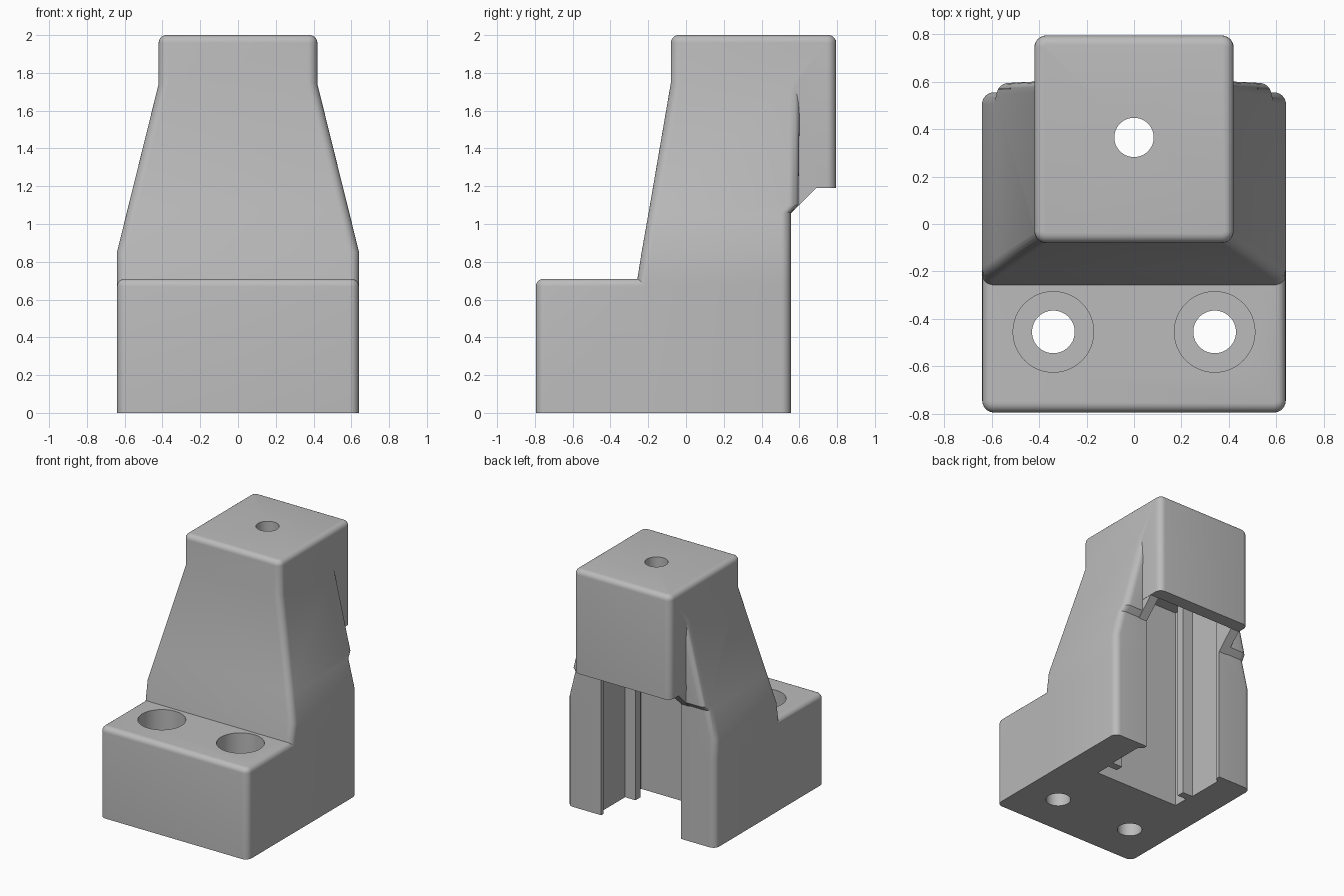
import bpy, bmesh, math

cube = bpy.data.objects.get("Cube")
if cube:
    bpy.data.objects.remove(cube, do_unlink=True)

grey = bpy.data.materials.new("plain_grey")
grey.use_nodes = True
colour = (0.5, 0.5, 0.5, 1)
grey.diffuse_color = colour
grey.node_tree.nodes["Principled BSDF"].inputs["Base Color"].default_value = colour


def rounded_rect(hx, y0, y1, r, steps=6):
    """Outline of a rectangle with rounded corners, counter-clockwise."""
    corners = [(hx - r, y1 - r), (r - hx, y1 - r), (r - hx, y0 + r), (hx - r, y0 + r)]
    pts = []
    for i, (cx, cy) in enumerate(corners):
        for s in range(steps + 1):
            a = (i + s / steps) * math.pi / 2
            pts.append((cx + r * math.cos(a), cy + r * math.sin(a)))
    return pts


def loft(name, rings):
    """Closed solid through a stack of equal-length rings of 3D points."""
    bm = bmesh.new()
    loops = [[bm.verts.new(p) for p in ring] for ring in rings]
    for a, b in zip(loops, loops[1:]):
        for i in range(len(a)):
            j = (i + 1) % len(a)
            bm.faces.new((a[i], a[j], b[j], b[i]))
    bm.faces.new(loops[0][::-1])
    bm.faces.new(loops[-1])
    bmesh.ops.recalc_face_normals(bm, faces=bm.faces)
    mesh = bpy.data.meshes.new(name)
    bm.to_mesh(mesh)
    bm.free()
    mesh.materials.append(grey)
    obj = bpy.data.objects.new(name, mesh)
    bpy.context.collection.objects.link(obj)
    return obj


def block(name, sections):
    """Loft through rounded rectangles given as (z, half width, y0, y1, radius)."""
    return loft(name, [[(x, y, z) for x, y in rounded_rect(*s)] for z, *s in sections])


def soft_top(z, hx, y0, y1, r, bevel=0.04, steps=5):
    """Sections that round off the upper rim of a block."""
    out = []
    for s in range(steps + 1):
        a = s / steps * math.pi / 2
        d = bevel * (1 - math.cos(a))
        out.append((z - bevel + bevel * math.sin(a), hx - d, y0 + d, y1 - d, r - d))
    return out


def prism(name, outline, z0, z1):
    return loft(name, [[(x, y, z) for x, y in outline] for z in (z0, z1)])


def cylinder(name, x, y, r, z0, z1, n=48):
    ring = [(x + r * math.cos(2 * math.pi * i / n), y + r * math.sin(2 * math.pi * i / n))
            for i in range(n)]
    return prism(name, ring, z0, z1)


def combine(target, tool, operation):
    mod = target.modifiers.new("combine", "BOOLEAN")
    mod.operation, mod.solver, mod.object = operation, "EXACT", tool
    bpy.context.view_layer.objects.active = target
    bpy.ops.object.modifier_apply(modifier=mod.name)
    bpy.data.objects.remove(tool, do_unlink=True)


# Tapering tower, straight up to the shoulder
body = block("bracket_body", [
    (0, 0.641, -0.26, 0.555, 0.05),
    (0.68, 0.641, -0.262, 0.555, 0.05),
    (0.85, 0.641, -0.235, 0.555, 0.05),
    (1.06, 0.589, -0.198, 0.555, 0.05),
    (1.10, 0.579, -0.191, 0.595, 0.05),
    (1.90, 0.381, -0.054, 0.605, 0.05)])

# Front foot with a softened rim
foot_shape = (0.64, -0.795, 0.1, 0.05)
foot = block("foot", [(0, *foot_shape)] + soft_top(0.71, *foot_shape))

# Overhanging head
head_shape = (0.42, -0.08, 0.795, 0.05)
head = block("head", [(1.19, *head_shape)] + soft_top(2.0, *head_shape))

# Sloped support under the head
side = [(0.3, 0.8), (0.69, 1.19), (0.69, 1.3), (0.3, 1.3)]
brace = loft("brace", [[(x, y, z) for y, z in side] for x in (-0.418, 0.418)])

for part in (foot, head, brace):
    combine(body, part, "UNION")

# Rail channel, open at the back and the bottom
half = [(0.37, 0.03), (0.37, 0.15), (0.29, 0.15), (0.29, 0.21),
        (0.38, 0.21), (0.38, 0.49), (0.345, 0.525), (0.345, 0.69)]
channel = half + [(-x, y) for x, y in reversed(half)]
combine(body, prism("channel_cutter", channel, -0.1, 1.62), "DIFFERENCE")

# Counterbored bolt holes and the hole through the head
for x in (-0.34, 0.34):
    combine(body, cylinder("bolt_cutter", x, -0.455, 0.09, -0.1, 0.9), "DIFFERENCE")
    combine(body, cylinder("counterbore_cutter", x, -0.455, 0.17, 0.3, 0.9), "DIFFERENCE")
combine(body, cylinder("head_hole_cutter", 0, 0.365, 0.083, 1.4, 2.1), "DIFFERENCE")

# Smooth rounded rims, crisp edges
bpy.ops.object.select_all(action="DESELECT")
body.select_set(True)
bpy.context.view_layer.objects.active = body
bpy.ops.object.shade_smooth_by_angle(angle=math.radians(30))
